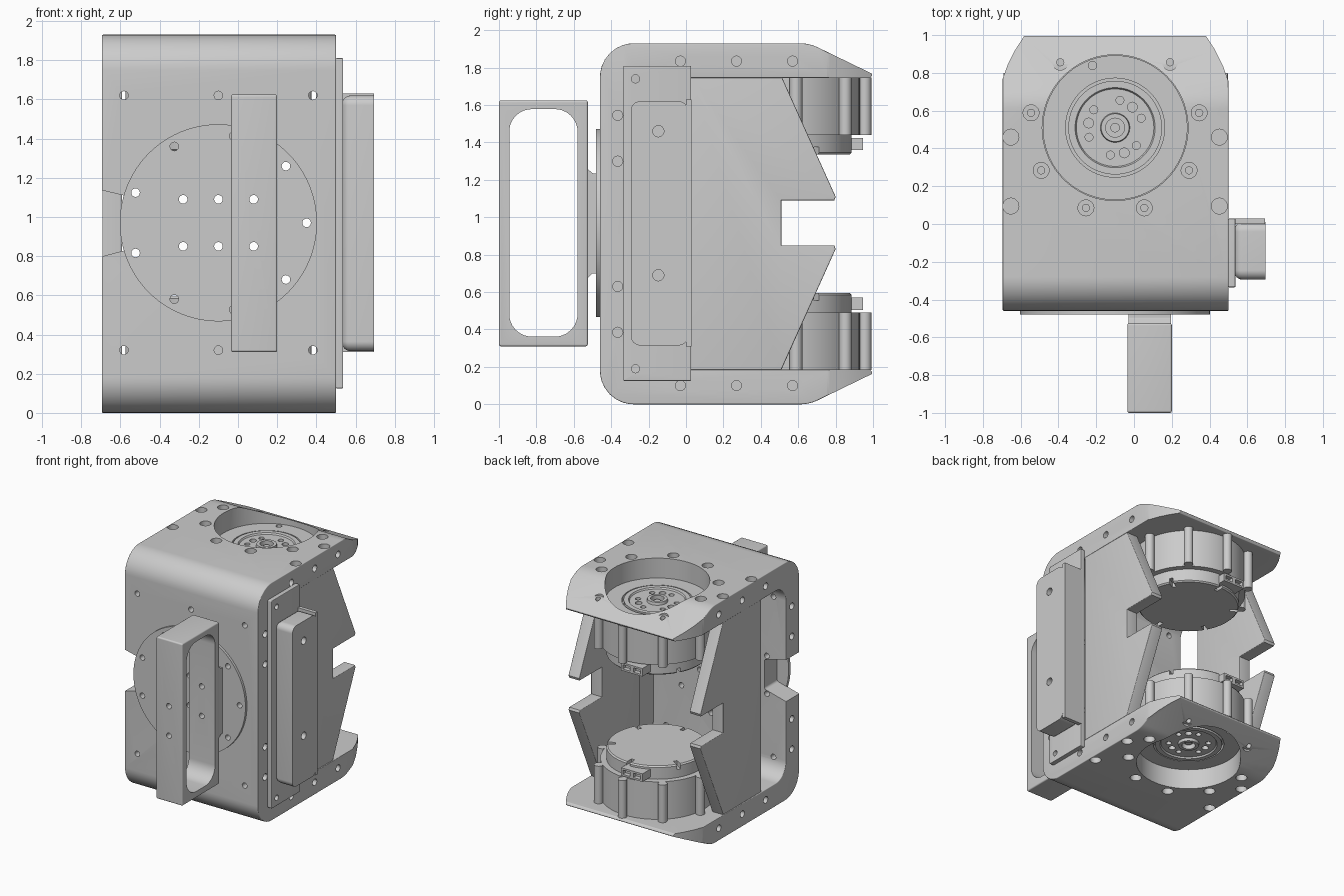
import bpy, bmesh, math
from mathutils import Matrix, Vector

if "Cube" in bpy.data.objects:
    bpy.data.objects.remove(bpy.data.objects["Cube"])

CX, CY, MID = -0.1, 0.51, 0.965          # actuator axis and mirror height
X0, X1 = -0.695, 0.5                     # frame sides


def finish(name, bm, angle=35):
    bmesh.ops.recalc_face_normals(bm, faces=bm.faces)
    me = bpy.data.meshes.new(name)
    bm.to_mesh(me)
    bm.free()
    ob = bpy.data.objects.new(name, me)
    bpy.context.collection.objects.link(ob)
    return ob


def rounded(pts, n=8):
    """Polygon corners (a, b, radius) -> outline with filleted corners."""
    out = []
    for i, (a, b, r) in enumerate(pts):
        p = Vector((a, b))
        if r == 0:
            out.append(p)
            continue
        u = (Vector(pts[i - 1][:2]) - p).normalized()
        v = (Vector(pts[(i + 1) % len(pts)][:2]) - p).normalized()
        half = u.angle(v) / 2
        c = p + (u + v).normalized() * (r / math.sin(half))
        s, e = p + u * (r / math.tan(half)) - c, p + v * (r / math.tan(half)) - c
        out += [c + s.lerp(e, k / n).normalized() * r for k in range(n + 1)]
    return out


def rect(a0, a1, b0, b1, r=0):
    return [(a0, b0, r), (a1, b0, r), (a1, b1, r), (a0, b1, r)]


def prism(name, pts, axis, lo, hi, bevel=0, only=None):
    """Extrude a (rounded) outline along an axis; optionally bevel cap edges."""
    place = {'x': lambda a, b, t: (t, a, b), 'y': lambda a, b, t: (a, t, b),
             'z': lambda a, b, t: (a, b, t)}[axis]
    bm = bmesh.new()
    pts = rounded([(*p, 0) if len(p) == 2 else p for p in pts])
    ends = [[bm.verts.new(place(p[0], p[1], t)) for p in pts] for t in (lo, hi)]
    n = len(pts)
    caps = [bm.faces.new(e) for e in ends]
    for i in range(n):
        j = (i + 1) % n
        bm.faces.new((ends[0][i], ends[0][j], ends[1][j], ends[1][i]))
    bmesh.ops.recalc_face_normals(bm, faces=bm.faces)
    if bevel:
        edges = {e for k, f in enumerate(caps) if only in (None, k) for e in f.edges}
        bmesh.ops.bevel(bm, geom=list(edges), offset=bevel, segments=4,
                        profile=0.5, affect='EDGES')
    return finish(name, bm)


def rod(a, b, r, axis, lo, hi, n=24, name="cutter"):
    pts = [(a + r * math.cos(2 * math.pi * k / n), b + r * math.sin(2 * math.pi * k / n))
           for k in range(n)]
    return prism(name, pts, axis, lo, hi)


def join(obs):
    bm = bmesh.new()
    for o in obs:
        bm.from_mesh(o.data)
        bpy.data.objects.remove(o)
    return finish("cutter", bm)


def cut(ob, cutters):
    """Subtract a batch of non-overlapping cutters."""
    c = join(cutters)
    c.hide_render = True
    m = ob.modifiers.new("cut", 'BOOLEAN')
    m.operation, m.solver, m.object = 'DIFFERENCE', 'EXACT', c
    bpy.context.view_layer.objects.active = ob
    bpy.ops.object.modifier_apply(modifier=m.name)
    bpy.data.objects.remove(c)


def polar(r, deg, cx=CX, cy=CY):
    return cx + r * math.cos(math.radians(deg)), cy + r * math.sin(math.radians(deg))


def mirrored(ob, name):
    me = ob.data.copy()
    me.transform(Matrix.Translation((0, 0, 2 * MID)) @ Matrix.Scale(-1, 4, (0, 0, 1)))
    me.flip_normals()
    new = bpy.data.objects.new(name, me)
    bpy.context.collection.objects.link(new)


# C-shaped frame: front wall plus top and bottom plates
top = [(-0.29, 1.745, .13), (0.985, 1.745, .008), (1.0, 1.765, .008), (0.66, 1.93, .22), (-0.46, 1.93, .18)]
low = [(y, 2 * MID - z, r) for y, z, r in reversed(top)]
frame = prism("c_frame", top + low, 'x', X0, X1, bevel=0.006)

# clipped rear corners
corner = [(-.62, .70), (-.602, .75), (-.57, .84), (-.53, .92), (-.475, 1.005), (-.475, 1.1), (-.8, 1.1), (-.8, .70)]
cut(frame, [prism("cutter", [(CX + s * x, y) for x, y in corner], 'z', -0.1, 2.1) for s in (-1, 1)])

# actuator bores, counterbores and side holes
bolts = [polar(.452, a) for a in (50, 10, -30, -70, 130, 170, 210, 250)]
blind = [(CX + s * .552, y) for s in (-1, 1) for y in (.46, .095)]
batch = []
for lo, hi in ((-.1, .09), (1.84, 2.03)):
    batch += [rod(x, y, .042, 'z', lo, hi) for x, y in bolts + blind]
batch += [rod(CX, CY, .386, 'z', lo, hi, 72) for lo, hi in ((-.1, .3), (1.63, 2.03))]
cut(frame, batch)
cut(frame, [rod(x, y, .019, 'z', lo, hi, 16) for x, y in bolts for lo, hi in ((-.05, .3), (1.6, 1.98))])
side = [(y, z) for y in (-.03, .27, .57) for z in (.1, 1.835)]
side += [(-.365, z) for z in (.385, .63, 1.3, 1.545)]
cut(frame, [rod(y, z, .027, 'x', lo, hi, 16) for y, z in side for lo, hi in ((.44, .6), (-.8, -.635))])

# front wall: cable notch and through holes
cut(frame, [prism("cutter", [(-.8, 1.17, 0), (-.69, 1.135, .03), (-.5, 1.09, .02), (-.5, .85, .02),
                             (-.69, .80, .03), (-.8, .77, 0)], 'y', -.6, -.25)])
grid = [(x, z) for x in (-.28, -.1, .08) for z in (.85, 1.09)]
ring = [polar(.45, 40 * k, CX, .97) for k in range(9)]
wall = [(x, z) for x in (-.582, -.1, .382) for z in (.32, 1.62)]
cut(frame, [rod(x, z, .022, 'y', -.6, -.2, 16) for x, z in grid + wall + ring])

# round mounting disc on the front
disc = rod(CX, .97, .503, 'y', -.48, -.455, 96, "front_disc")
cut(disc, [rod(x, z, .022, 'y', -.6, -.3, 16) for x, z in grid + ring])

# carrying handle with window and neck
handle = prism("handle", rect(-1, -.525, .31, 1.625, .012), 'x', -.035, .2, bevel=.01)
cut(handle, [prism("cutter", rect(-.945, -.58, .362, 1.578, .12), 'x', -.2, .4)])
cut(handle, [rod(.08, z, .022, 'y', lo, hi, 16) for z in (.85, 1.09)
             for lo, hi in ((-1.1, -.9), (-.65, -.4))])
neck = prism("handle_neck", [(-.479, .70, 0), (-.50, .70, .015), (-.527, .675, 0), (-.527, 1.26, 0),
                             (-.50, 1.235, .015), (-.479, 1.235, 0)], 'x', -.03, .195)
cut(neck, [rod(.08, z, .022, 'y', -.7, -.3, 16) for z in (.85, 1.09)])

# notched side panels between the plates
panel = [(.025, .19, 0), (.505, .19, .01), (.80, .84, .02), (.795, .85, .01), (.51, .85, 0)]
panel = [(.025, .185), (.51, .185), (.80, .83), (.793, .85), (.51, .85)]
panel += [(y, 2 * MID - z + .01) for y, z in reversed(panel)]
prism("right_panel", panel, 'x', X1 - .103, X1 - .003, bevel=.006)
prism("left_panel", panel, 'x', X0 + .003, X0 + .103, bevel=.006)

# right-hand cover plate and the unit it carries
cover = prism("cover_plate", rect(-.335, .028, .125, 1.81, .008), 'x', .499, .537, bevel=.005)
cut(cover, [rod(-.27, z, .022, 'x', .48, .6, 16) for z in (.19, 1.74)])
unit = prism("side_unit", rect(-.295, .01, .315, 1.62, .05), 'x', .53, .695, bevel=.045, only=0)
cut(unit, [rod(-.148, z, .03, 'x', .64, .8) for z in (.69, 1.46)])
prism("side_unit_flange", rect(0, .03, .31, 1.63), 'x', .53, .694)

# actuator: turned housing with hub rings
prof = [(0, 1.335), (.365, 1.335), (.375, 1.345), (.375, 1.44), (.42, 1.44), (.42, 1.746), (.383, 1.746),
        (.383, 1.77), (.262, 1.77), (.262, 1.735), (.248, 1.735), (.248, 1.775), (.212, 1.775),
        (.205, 1.763), (.078, 1.763), (.074, 1.785), (.05, 1.785), (.05, 1.745), (.025, 1.745),
        (.025, 1.765), (0, 1.765)]
bm = bmesh.new()
vs = [bm.verts.new((CX + r, CY, z)) for r, z in prof]
es = [bm.edges.new(p) for p in zip(vs, vs[1:])]
bmesh.ops.spin(bm, geom=vs + es, cent=(CX, CY, 0), axis=(0, 0, 1), angle=2 * math.pi, steps=72)
bmesh.ops.remove_doubles(bm, verts=bm.verts, dist=1e-5)
housing = finish("top_actuator", bm)
holes = [(*polar(.147, 20 + 60 * k), .021) for k in range(6)]
holes += [(*polar(.142, a), .026) for a in (50, 170, 290)] + [(*polar(.35, 110), .022)]
cut(housing, [rod(x, y, r, 'z', 1.71, 1.9, 16) for x, y, r in holes])

# edge notches in the actuator cap
slots = []
for k in range(6):
    a = math.radians(30 + 60 * k)
    u, v = Vector((math.cos(a), math.sin(a))), Vector((-math.sin(a), math.cos(a)))
    c = Vector((CX, CY))
    slots.append(prism("cutter", [tuple(c + u * d + v * w) for d, w in
                                  ((.31, -.015), (.45, -.015), (.45, .015), (.31, .015))], 'z', 1.3, 1.375))
cut(housing, slots)
mirrored(housing, "bottom_actuator")

# bolt bosses around the housing
boss = [rod(*polar(.447, 10 + 40 * k), .034, 'z', 1.44, 1.746, 20) for k in range(9)]
bosses = join(boss)
bosses.name = "top_actuator_bosses"
mirrored(bosses, "bottom_actuator_bosses")

# cable connector with two sockets
plug = prism("top_connector", rect(-.27, -.08, 1.36, 1.425), 'y', .84, .945)
cut(plug, [prism("cutter", rect(x, x + .065, 1.375, 1.41), 'y', .91, 1) for x in (-.255, -.16)])
mirrored(plug, "bottom_connector")

# smooth shading on every part
bpy.ops.object.select_all(action='SELECT')
bpy.context.view_layer.objects.active = frame
bpy.ops.object.shade_smooth_by_angle(angle=math.radians(30))
